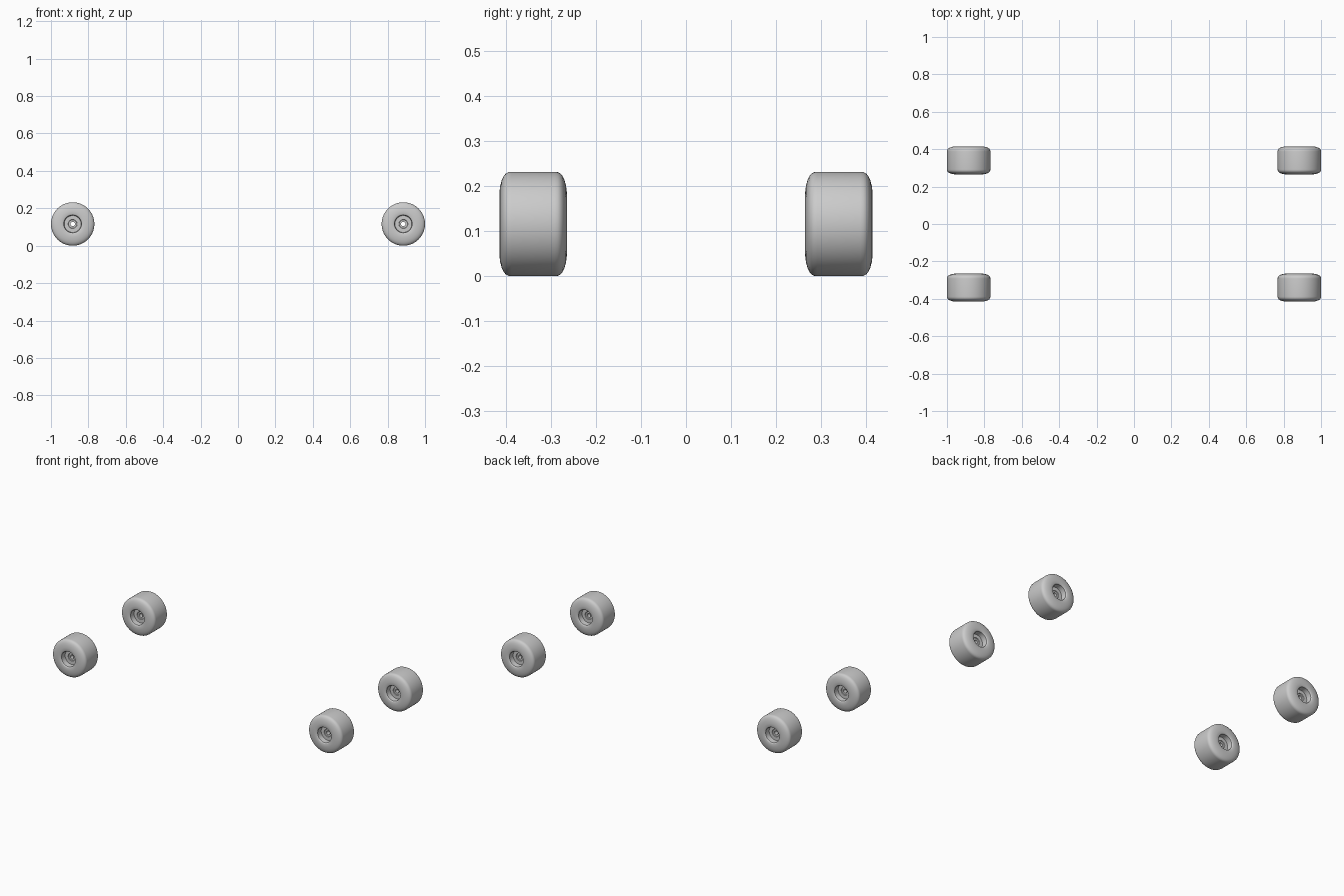
import bpy, bmesh, math

if "Cube" in bpy.data.objects:
    bpy.data.objects.remove(bpy.data.objects["Cube"])

R, HALF_W = 0.116, 0.075
X, Y, SEG = 0.884, 0.34, 64

# Half cross-section (radius, axial offset): tread, rounded lip, side wall, hub recess, bore
half = [(R, 0.048), (0.1152, 0.055), (0.112, 0.061), (0.106, 0.066), (0.097, 0.070),
        (0.085, 0.0732), (0.070, HALF_W), (0.054, HALF_W), (0.050, 0.0735), (0.047, 0.070),
        (0.045, 0.038), (0.024, 0.038), (0.022, 0.034), (0.012, 0.034)]
profile = half + [(r, -a) for r, a in reversed(half)]


def wheel_mesh():
    """Closed profile revolved about the y axis."""
    bm = bmesh.new()
    rings = []
    for i in range(SEG):
        t = 2 * math.pi * i / SEG
        rings.append([bm.verts.new((r * math.cos(t), a, r * math.sin(t))) for r, a in profile])
    n = len(profile)
    for i in range(SEG):
        a, b = rings[i], rings[(i + 1) % SEG]
        for j in range(n):
            k = (j + 1) % n
            bm.faces.new((a[j], a[k], b[k], b[j]))
    bmesh.ops.recalc_face_normals(bm, faces=bm.faces)
    me = bpy.data.meshes.new("wheel")
    bm.to_mesh(me)
    bm.free()
    return me


# Four wheels at the corners
mesh = wheel_mesh()
for sx, side in ((-1, "left"), (1, "right")):
    for sy, end in ((-1, "front"), (1, "back")):
        ob = bpy.data.objects.new(f"{end}_{side}_wheel", mesh)
        ob.location = (sx * X, sy * Y, R)
        bpy.context.collection.objects.link(ob)
        bpy.context.view_layer.objects.active = ob
        ob.select_set(True)
bpy.ops.object.shade_smooth_by_angle(angle=math.radians(35))
